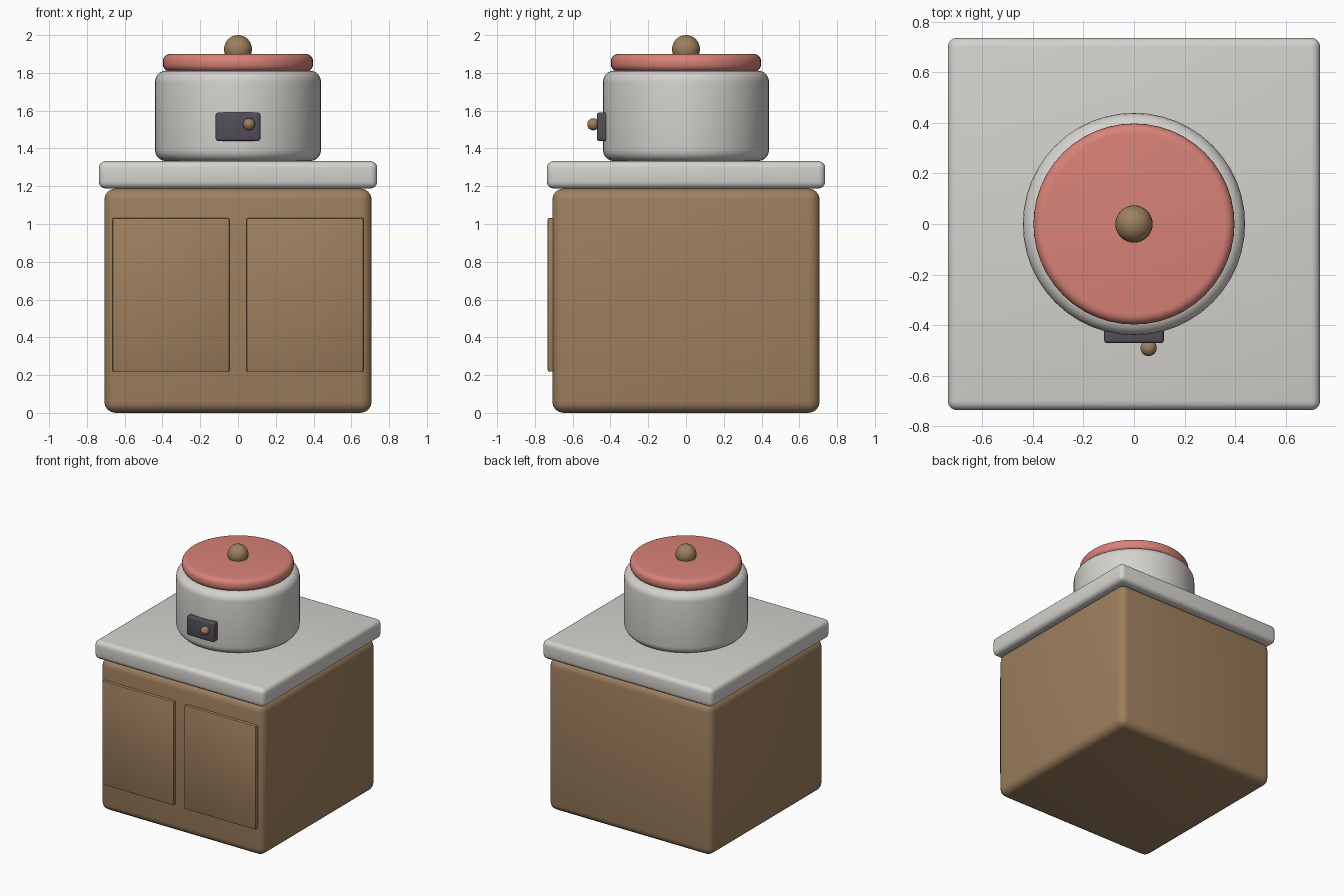
import bpy, math

if "Cube" in bpy.data.objects:
    bpy.data.objects.remove(bpy.data.objects["Cube"])


def srgb(r, g, b):
    return [((c / 255 + 0.055) / 1.055) ** 2.4 for c in (r, g, b)] + [1.0]


def material(name, rgb):
    m = bpy.data.materials.new(name)
    m.diffuse_color = srgb(*rgb)
    m.use_nodes = True
    m.node_tree.nodes["Principled BSDF"].inputs["Base Color"].default_value = m.diffuse_color
    return m


wood = material("warm_wood", (158, 127, 94))
white = material("off_white", (212, 210, 205))
red = material("coral_red", (216, 130, 119))
dark = material("dark_grey", (82, 78, 88))


def finish(ob, name, mat, bevel=0, segments=4):
    ob.name = name
    ob.data.materials.append(mat)
    if bevel:
        m = ob.modifiers.new("round_edges", 'BEVEL')
        m.width, m.segments = bevel, segments
        m.limit_method, m.angle_limit = 'ANGLE', math.radians(40)
        bpy.ops.object.modifier_apply(modifier=m.name)
    bpy.ops.object.shade_smooth_by_angle(angle=math.radians(35))
    return ob


def box(name, mat, x, y, z, bevel, segments=4):
    # x, y, z are (low, high) ranges
    bpy.ops.mesh.primitive_cube_add(size=1, location=[sum(r) / 2 for r in (x, y, z)])
    ob = bpy.context.object
    ob.scale = [r[1] - r[0] for r in (x, y, z)]
    bpy.ops.object.transform_apply(location=False, rotation=False, scale=True)
    return finish(ob, name, mat, bevel, segments)


def drum(name, mat, radius, z, bevel):
    bpy.ops.mesh.primitive_cylinder_add(vertices=48, radius=radius, depth=z[1] - z[0],
                                        location=(0, 0, sum(z) / 2))
    return finish(bpy.context.object, name, mat, bevel, 5)


def ball(name, mat, radius, loc):
    bpy.ops.mesh.primitive_uv_sphere_add(segments=32, ring_count=16, radius=radius, location=loc)
    return finish(bpy.context.object, name, mat)


# Cabinet with two front doors and a worktop
box("cabinet", wood, (-0.708, 0.708), (-0.708, 0.708), (0, 1.188), 0.06)
for side, x in (("left", (-0.665, -0.045)), ("right", (0.045, 0.665))):
    box(side + "_door", wood, x, (-0.732, -0.69), (0.218, 1.032), 0.008, 2)
box("worktop", white, (-0.737, 0.737), (-0.737, 0.737), (1.188, 1.333), 0.036)

# Cooker body, lid and lid knob
drum("cooker_body", white, 0.44, (1.333, 1.812), 0.06)
drum("lid", red, 0.398, (1.808, 1.9), 0.038)
ball("lid_knob", wood, 0.074, (0, 0, 1.926))

# Control panel and dial on the front
box("control_panel", dark, (-0.118, 0.118), (-0.472, -0.40), (1.44, 1.59), 0.012, 3)
ball("control_dial", wood, 0.032, (0.058, -0.491, 1.528))
